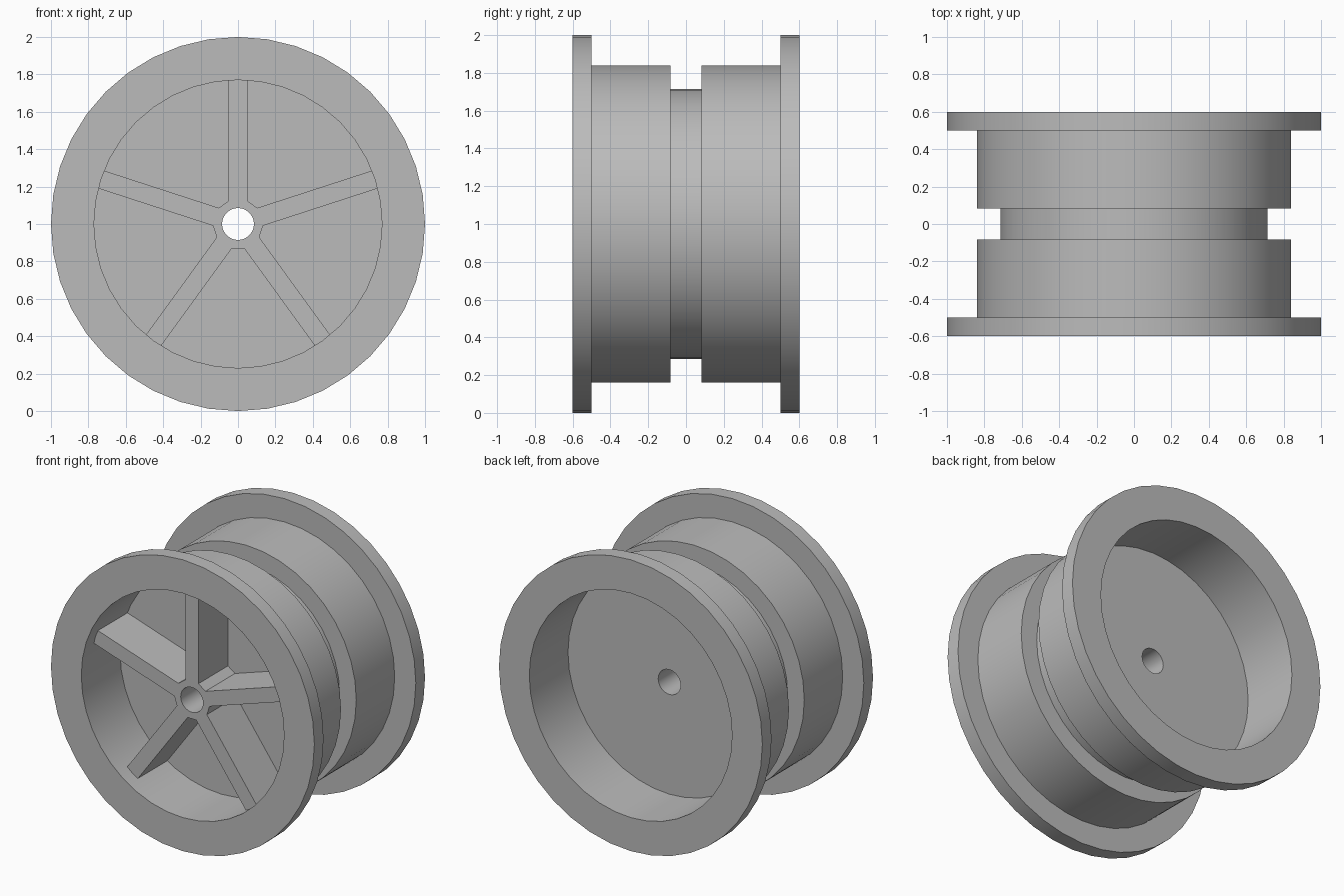
import bpy
import bmesh
from math import sin, cos, tan, pi, radians

SEGMENTS = 40
CENTRE_Z = 1.0
HOLE_R = 0.085

cube = bpy.data.objects.get("Cube")
if cube:
    bpy.data.objects.remove(cube, do_unlink=True)

grey = bpy.data.materials.new("plain grey")
grey.use_nodes = True
colour = (0.5, 0.5, 0.5, 1)
grey.diffuse_color = colour
grey.node_tree.nodes["Principled BSDF"].inputs["Base Color"].default_value = colour


def polar(r, angle, y):
    """Point at radius r about the axle, angle measured from straight up."""
    return (r * sin(angle), y, CENTRE_Z + r * cos(angle))


def finish(bm, name):
    bmesh.ops.recalc_face_normals(bm, faces=bm.faces)
    mesh = bpy.data.meshes.new(name)
    bm.to_mesh(mesh)
    bm.free()
    mesh.materials.append(grey)
    obj = bpy.data.objects.new(name, mesh)
    bpy.context.collection.objects.link(obj)
    bpy.ops.object.select_all(action="DESELECT")
    obj.select_set(True)
    bpy.context.view_layer.objects.active = obj
    bpy.ops.object.shade_smooth_by_angle(angle=radians(25))
    return obj


# Wheel body: half section (radius, y) mirrored front to back, then lathed
half = [(HOLE_R, 0.18), (0.77, 0.18), (0.77, 0.6), (1.0, 0.6),
        (1.0, 0.5), (0.84, 0.5), (0.84, 0.083), (0.715, 0.083)]
section = half + [(r, -y) for r, y in reversed(half)]
bm = bmesh.new()
rings = [[bm.verts.new(polar(r, 2 * pi * i / SEGMENTS, y)) for r, y in section]
         for i in range(SEGMENTS)]
for i in range(SEGMENTS):
    a, b = rings[i - 1], rings[i]
    for j in range(len(section)):
        bm.faces.new((a[j - 1], a[j], b[j], b[j - 1]))
finish(bm, "wheel_body")

# Five spokes joined by a pentagonal hub, with the axle hole through it
SPOKES, HALF_W, HUB_APOTHEM = 5, 0.05, 0.13
SPOKE_FRONT, SPOKE_BACK, SPOKE_END = -0.5, -0.18, 0.772
root = HUB_APOTHEM / cos(pi / SPOKES) - HALF_W * tan(pi / SPOKES)
bm = bmesh.new()


def loop(points):
    verts = [bm.verts.new(p) for p in points]
    return [bm.edges.new((verts[i - 1], verts[i])) for i in range(len(verts))]


outline = []
for k in range(SPOKES):
    turn = 2 * pi * k / SPOKES
    for along, side in ((root, -HALF_W), (SPOKE_END, -HALF_W),
                        (SPOKE_END, HALF_W), (root, HALF_W)):
        outline.append((along * sin(turn) + side * cos(turn), SPOKE_FRONT,
                        CENTRE_Z + along * cos(turn) - side * sin(turn)))
hole = [polar(HOLE_R, 2 * pi * i / SEGMENTS, SPOKE_FRONT) for i in range(SEGMENTS)]
edges = loop(outline) + loop(hole)
bmesh.ops.triangle_fill(bm, edges=edges, use_beauty=True, normal=(0, -1, 0))
result = bmesh.ops.extrude_face_region(bm, geom=bm.faces[:], use_keep_orig=True)
for v in result["geom"]:
    if isinstance(v, bmesh.types.BMVert):
        v.co.y = SPOKE_BACK
finish(bm, "spokes_and_hub")
